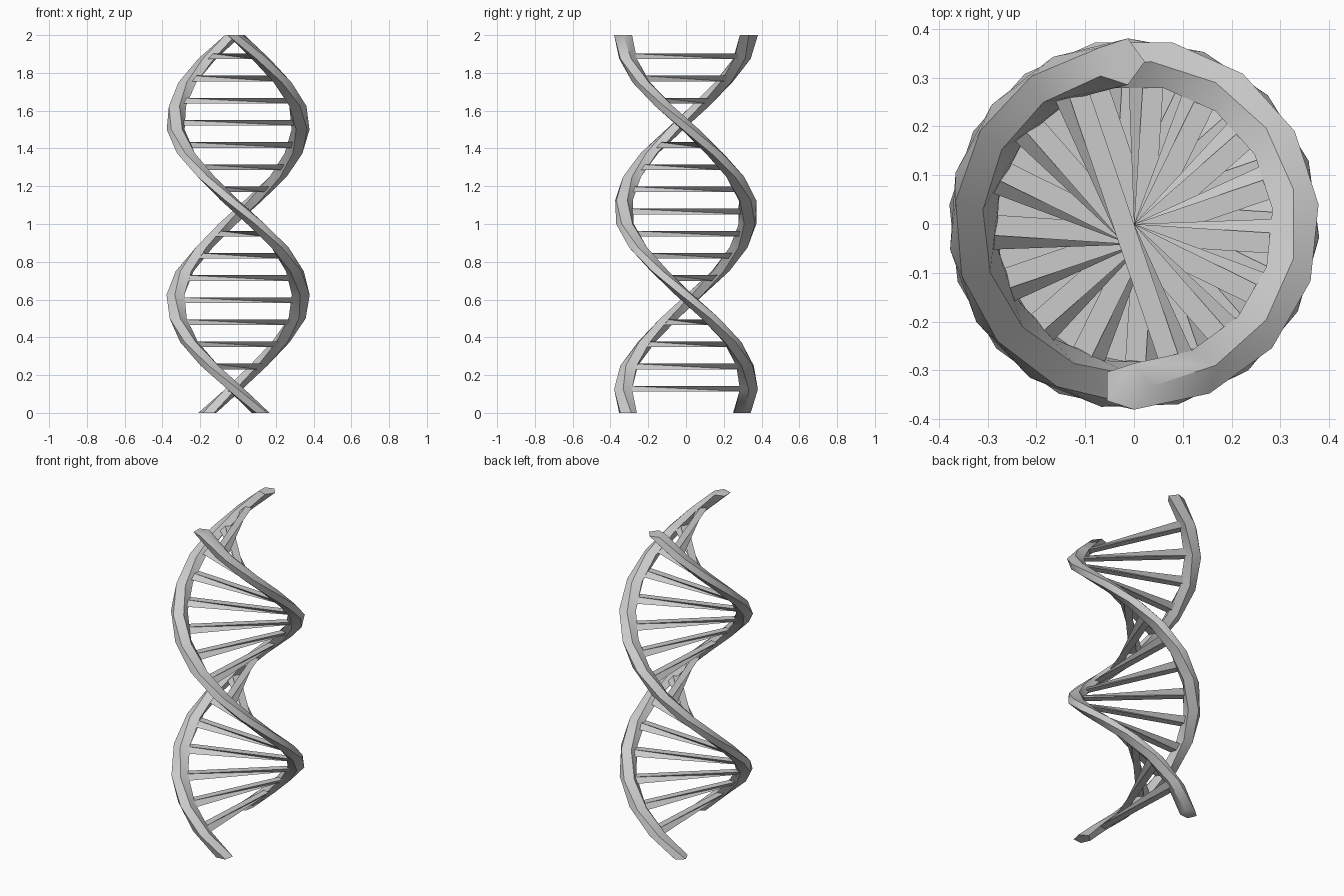
import bpy, bmesh, math
from mathutils import Matrix, Vector

if "Cube" in bpy.data.objects:
    bpy.data.objects.remove(bpy.data.objects["Cube"])

HEIGHT = 2.0
TWIST = math.radians(192)      # twist per unit of height, left-handed


def twisted(x, y, z):
    return Matrix.Rotation((HEIGHT - z) * TWIST, 3, 'Z') @ Vector((x, y, z))


def make_object(name, bm):
    bmesh.ops.recalc_face_normals(bm, faces=bm.faces)
    mesh = bpy.data.meshes.new(name)
    bm.to_mesh(mesh)
    bm.free()
    obj = bpy.data.objects.new(name, mesh)
    bpy.context.collection.objects.link(obj)
    return obj


# Five-sided upright column twisted into a helix strand
def strand(name, cx, cy, radius=0.05, sides=5, steps=16):
    bm = bmesh.new()
    rings = []
    for s in range(steps + 1):
        z = HEIGHT * s / steps
        rings.append([bm.verts.new(twisted(
            cx + radius * math.cos(math.tau * k / sides),
            cy + radius * math.sin(math.tau * k / sides), z)) for k in range(sides)])
    for a, b in zip(rings, rings[1:]):
        for k in range(sides):
            n = (k + 1) % sides
            bm.faces.new((a[k], a[n], b[n], b[k]))
    bm.faces.new(rings[0][::-1])
    bm.faces.new(rings[-1])
    obj = make_object(name, bm)
    bpy.ops.object.select_all(action='DESELECT')
    obj.select_set(True)
    bpy.context.view_layer.objects.active = obj
    bpy.ops.object.shade_smooth_by_angle(angle=math.radians(50))


# Flat bar between the strands, its box sheared by the same twist
def rung(name, z, width=0.042, half_length=0.31, thickness=0.03):
    bm = bmesh.new()
    bmesh.ops.create_cube(bm, size=1)
    for v in bm.verts:
        v.co = twisted((v.co.x - 0.5) * width, v.co.y * 2 * half_length,
                       z + v.co.z * thickness)
    bmesh.ops.triangulate(bm, faces=bm.faces)
    make_object(name, bm)


strand("strand_a", -0.028, 0.333)
strand("strand_b", -0.015, -0.333)
for i in range(16):
    rung(f"rung_{i + 1}", 0.128 + 0.1173 * i)
